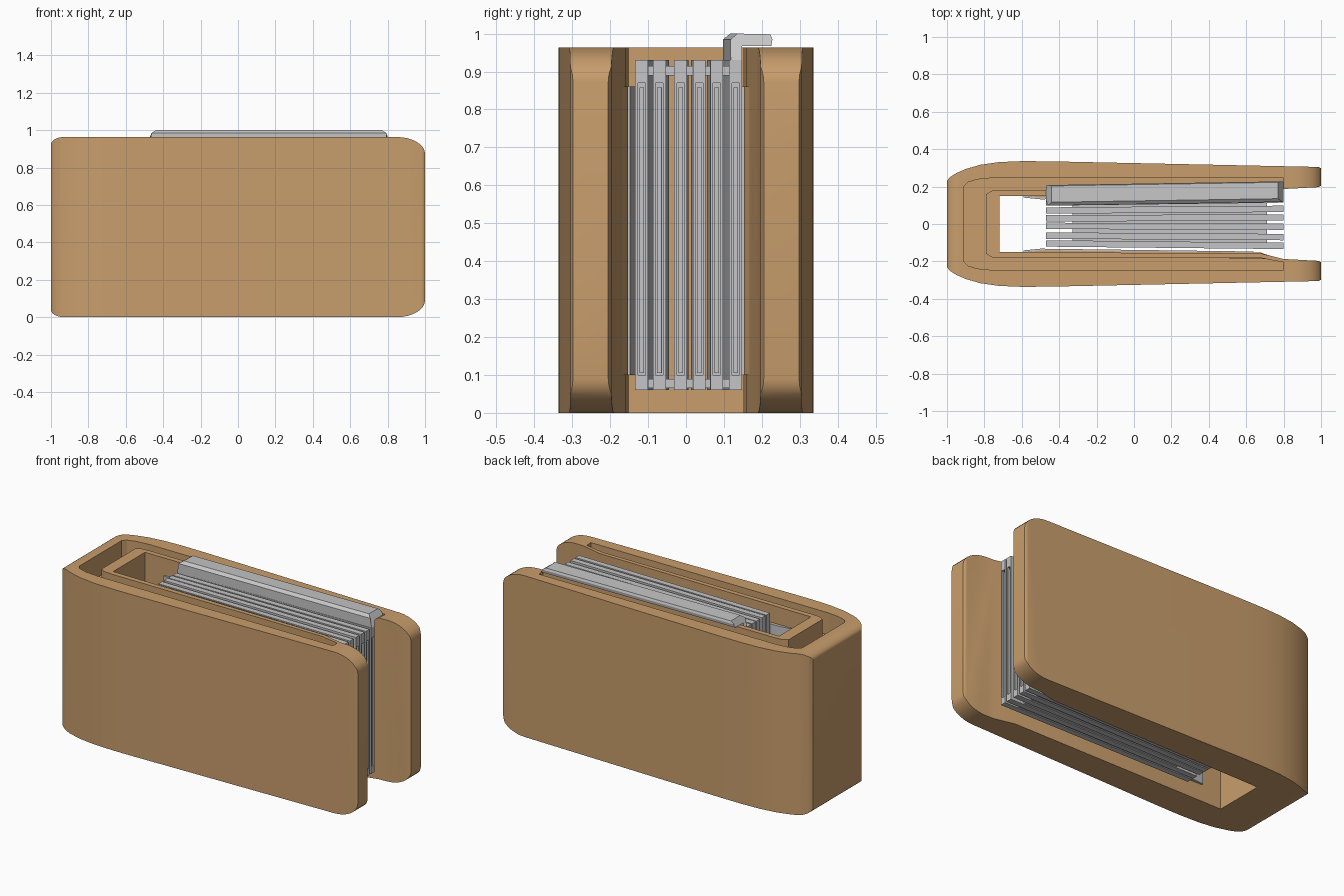
import bpy, bmesh, math

if "Cube" in bpy.data.objects:
    bpy.data.objects.remove(bpy.data.objects["Cube"])


def material(name, rgb):
    m = bpy.data.materials.new(name)
    m.diffuse_color = (*rgb, 1)
    m.use_nodes = True
    m.node_tree.nodes["Principled BSDF"].inputs["Base Color"].default_value = m.diffuse_color
    return m


WOOD = material("warm_wood", (0.58, 0.34, 0.15))
STEEL = material("light_steel", (0.56, 0.56, 0.57))


def finish(name, bm, mat):
    bmesh.ops.recalc_face_normals(bm, faces=bm.faces)
    me = bpy.data.meshes.new(name)
    bm.to_mesh(me)
    bm.free()
    ob = bpy.data.objects.new(name, me)
    bpy.context.collection.objects.link(ob)
    me.materials.append(mat)
    return ob


def add_prism(bm, pts, a, b, axis="z"):
    """Extrude a closed profile: xy along z, xz along y, or yz along x."""
    place = {"z": lambda p, t: (p[0], p[1], t),
             "y": lambda p, t: (p[0], t, p[1]),
             "x": lambda p, t: (t, p[0], p[1])}[axis]
    lo = [bm.verts.new(place(p, a)) for p in pts]
    hi = [bm.verts.new(place(p, b)) for p in pts]
    n = len(pts)
    bm.faces.new(lo)
    bm.faces.new(hi[::-1])
    for i in range(n):
        bm.faces.new((lo[i], lo[(i + 1) % n], hi[(i + 1) % n], hi[i]))


def prism(name, pts, a, b, mat, axis="z"):
    bm = bmesh.new()
    add_prism(bm, pts, a, b, axis)
    return finish(name, bm, mat)


def add_box(bm, x, y, z):
    add_prism(bm, [(x[0], y[0]), (x[1], y[0]), (x[1], y[1]), (x[0], y[1])], *z)


def mirrored(half):
    """Close a profile given for y > 0 by reflecting it across y = 0."""
    return half + [(x, -y) for x, y in reversed(half)]


def boolean(ob, cutter, op):
    mod = ob.modifiers.new("cut", "BOOLEAN")
    mod.object, mod.operation, mod.solver = cutter, op, "EXACT"
    bpy.context.view_layer.objects.active = ob
    bpy.ops.object.modifier_apply(modifier=mod.name)
    bpy.data.objects.remove(cutter)


# U-shaped wooden body: outer curve, slot and rounded side outline
outer = [(-1, 0.23), (-0.985, 0.25), (-0.95, 0.272), (-0.9, 0.294),
         (-0.82, 0.317), (-0.72, 0.331), (-0.6, 0.336), (-0.45, 0.335),
         (0.985, 0.305), (1, 0.298)]
slot = [(1, 0.205), (0.985, 0.197), (0.8, 0.187), (0.68, 0.158), (-0.72, 0.15)]
body = prism("wooden_body", mirrored(outer + slot), 0, 0.963, WOOD)

side = []
for cx, cz, rx, rz, start in ((0.85, 0.873, 0.15, 0.09, 0), (-0.93, 0.923, 0.07, 0.04, 90),
                              (-0.93, 0.04, 0.07, 0.04, 180), (0.85, 0.09, 0.15, 0.09, 270)):
    for i in range(9):
        t = math.radians(start + 90 * i / 8)
        side.append((cx + rx * math.cos(t), cz + rz * math.sin(t)))
boolean(body, prism("side_mask", side, -0.5, 0.5, WOOD, "y"), "INTERSECT")

# U-shaped channel sunk in the top
channel = [(-0.91, 0.2), (-0.89, 0.222), (-0.84, 0.238), (-0.76, 0.246), (0.8, 0.246),
           (0.8, 0.205), (0.68, 0.182), (-0.7, 0.182), (-0.76, 0.178), (-0.79, 0.16)]
boolean(body, prism("channel_cutter", mirrored(channel), 0.83, 1.1, WOOD), "DIFFERENCE")
bpy.context.view_layer.objects.active = body
body.select_set(True)
bpy.ops.object.shade_smooth_by_angle(angle=math.radians(25))
body.select_set(False)

# Tapered pads on both slot walls, each with a thin steel liner
for name, s in (("front", -1), ("back", 1)):
    pad = [(-0.6, 0.155), (-0.5, 0.142), (0.68, 0.153), (0.78, 0.19)]
    prism(name + "_pad", [(x, s * y) for x, y in pad], 0.1, 0.86, WOOD)
    liner = [(-0.59, 0.151), (-0.59, 0.141), (-0.5, 0.132), (0.64, 0.147),
             (0.64, 0.153), (-0.5, 0.143)]
    prism(name + "_liner", [(x, s * y) for x, y in liner], 0.1, 0.86, STEEL)


def fan(ob, y_left, y_right):
    """Slide the part sideways, more at one end than the other."""
    for v in ob.data.vertices:
        t = (v.co.x + 0.47) / 1.27
        v.co.y += y_left + (y_right - y_left) * t


# Stack of slotted plates, the last one under the cap
left = [-0.104, -0.062, -0.01, 0.03, 0.072, 0.115]
right = [-0.117, -0.07, -0.014, 0.035, 0.081, 0.131]
W = 0.017
for i, (yl, yr) in enumerate(zip(left, right)):
    bm = bmesh.new()
    add_box(bm, (-0.47, 0.77), (-W, W), (0.06, 0.93))
    for y in ((-W, -0.010), (0.010, W)):
        add_box(bm, (0.77, 0.8), y, (0.1, 0.87))
    for z in ((0.06, 0.1), (0.87, 0.93)):
        add_box(bm, (0.77, 0.8), (-W, W), z)
    add_box(bm, (0.77, 0.792), (-0.006, 0.006), (0.105, 0.858))
    fan(finish(f"plate_{i + 1}", bm, STEEL), yl, yr)

# Spacers bridging neighbouring plates
for i in range(5):
    bm = bmesh.new()
    for z in ((0.065, 0.09), (0.89, 0.915)):
        add_box(bm, (-0.33, 0.71), (-0.014, 0.014), z)
    fan(finish(f"spacer_{i + 1}", bm, STEEL),
        (left[i] + left[i + 1]) / 2, (right[i] + right[i + 1]) / 2)

# Overhanging cap with a bevelled top
profile = [(-0.013, 0.93), (0.017, 0.93), (0.017, 0.967), (0.094, 0.967),
           (0.097, 0.985), (0.092, 0.998), (0.005, 1.0), (-0.013, 0.985)]
cap = prism("cap", profile, -0.47, 0.8, STEEL, "x")
for v in cap.data.vertices:
    if v.co.z > 0.98:
        v.co.x += math.copysign(0.03 if v.co.z > 0.99 else 0.008, -v.co.x)
fan(cap, 0.111, 0.131)
